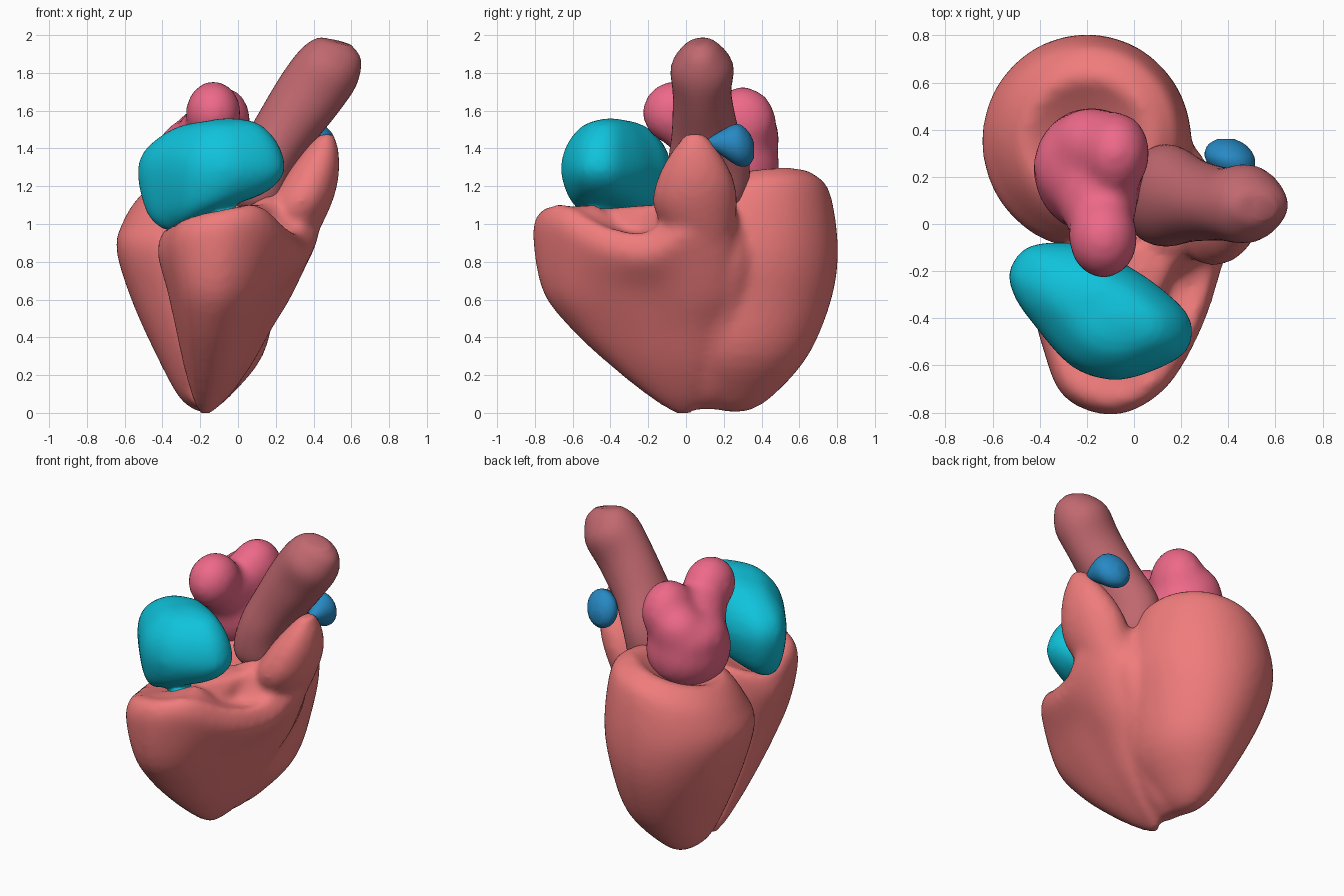
import bpy, bmesh, math
from mathutils import Vector, Matrix

if "Cube" in bpy.data.objects:
    bpy.data.objects.remove(bpy.data.objects["Cube"])


def spline(pts, n, closed):
    """Interpolating Catmull-Rom curve, n samples per span."""
    m, out = len(pts), []
    get = (lambda i: pts[i % m]) if closed else (lambda i: pts[max(0, min(m - 1, i))])
    for i in range(m if closed else m - 1):
        a, b, c, d = get(i - 1), get(i), get(i + 1), get(i + 2)
        for k in range(n):
            t = k / n
            out.append(0.5 * (2 * b + (c - a) * t + (2 * a - 5 * b + 4 * c - d) * t * t
                              + (3 * b - a - 3 * c + d) * t ** 3))
    if not closed:
        out.append(pts[-1])
    return out


def loft(bm, rings, n=4):
    """Smooth closed skin through rings of equal point count."""
    cols = [spline([r[i] for r in rings], n, False) for i in range(len(rings[0]))]
    rows = [[bm.verts.new(p) for p in spline([c[j] for c in cols], n, True)]
            for j in range(len(cols[0]))]
    for a, b in zip(rows, rows[1:]):
        for i in range(len(a)):
            k = (i + 1) % len(a)
            bm.faces.new((a[i], a[k], b[k], b[i]))
    bm.faces.new(rows[0][::-1])
    bm.faces.new(rows[-1])


def ellipse(cx, cy, z, rx, ry, tx=0, ty=0, n=12):
    """Ring around z, optionally tilted."""
    out = []
    for i in range(n):
        a = 2 * math.pi * i / n
        dx, dy = rx * math.cos(a), ry * math.sin(a)
        out.append(Vector((cx + dx, cy + dy, z + tx * dx + ty * dy)))
    return out


def tube(path, n=12):
    """Rings square to a path of (x, y, z, radius, y radius)."""
    rings = []
    for i, p in enumerate(path):
        a, b = path[max(0, i - 1)], path[min(len(path) - 1, i + 1)]
        t = (Vector(b[:3]) - Vector(a[:3])).normalized()
        u = Vector((0, 1, 0)).cross(t).normalized()
        v = t.cross(u)
        rings.append([Vector(p[:3]) + u * p[3] * math.cos(2 * math.pi * k / n)
                      + v * p[4] * math.sin(2 * math.pi * k / n) for k in range(n)])
    return rings


def blob(bm, c, r):
    bmesh.ops.create_uvsphere(bm, u_segments=24, v_segments=16, radius=1,
                              matrix=Matrix.Translation(c) @ Matrix.Diagonal((*r, 1)))


def finish(name, bm, color, voxel=0, smooth=4):
    bmesh.ops.recalc_face_normals(bm, faces=bm.faces)
    for f in bm.faces:
        f.smooth = True
    me = bpy.data.meshes.new(name)
    bm.to_mesh(me)
    bm.free()
    ob = bpy.data.objects.new(name, me)
    bpy.context.collection.objects.link(ob)
    mat = bpy.data.materials.new(name + "_colour")
    mat.diffuse_color = (*color, 1)
    mat.use_nodes = True
    mat.node_tree.nodes["Principled BSDF"].inputs["Base Color"].default_value = mat.diffuse_color
    me.materials.append(mat)
    if voxel:
        mod = ob.modifiers.new("blend", 'REMESH')
        mod.mode = 'VOXEL'
        mod.voxel_size = voxel
        mod.use_smooth_shade = True
        sm = ob.modifiers.new("soften", 'SMOOTH')
        sm.factor, sm.iterations = 0.5, smooth


# Heart muscle: left ventricle with a rolled, tilted rim
bm = bmesh.new()
lv = [(-.18, .26, .005, .03, .06), (-.18, .26, .08, .13, .19), (-.15, .30, .3, .28, .345),
      (-.18, .34, .6, .385, .43), (-.2, .35, .87, .445, .455)]
rings = [ellipse(*r) for r in lv]
rings += [ellipse(-.2, .36, z, r, r, .2, .14)
          for z, r in ((1.1, .405), (1.2, .33), (1.235, .26), (1.2, .19), (1.15, .1))]
loft(bm, rings)

# Heart muscle: right ventricle, outline (x, y, rim height) shrinking to the tip
outline = [(-.42, -.30, .98), (-.38, -.55, 1.0), (-.29, -.74, 1.04), (-.08, -.81, 1.08),
           (.13, -.70, 1.1), (.28, -.45, .99), (.37, -.18, .96), (.43, .05, 1.1),
           (.36, .24, 1.15), (.15, .25, 1.1), (.05, -.05, 1.1), (-.25, -.1, 1.05)]
tip = (-.19, .01)
rings = [[Vector((tip[0] + sx * (x - tip[0]), tip[1] + sy * (y - tip[1]), z))
          for x, y, _ in outline]
         for z, sx, sy in ((-.01, .06, .07), (.08, .22, .24), (.25, .42, .5), (.45, .6, .76),
                           (.65, .79, .94))]
rings += [[Vector((s * x, -.3 + s * (y + .3), z + dz)) for x, y, z in outline]
          for s, dz in ((1, -.14), (.95, -.03), (.85, 0), (.72, -.01), (.4, 0))]
loft(bm, rings)

# Heart muscle: filler that softens the groove between the ventricles
loft(bm, [ellipse(*r) for r in (
    (-.17, .13, .02, .04, .1), (-.15, .14, .1, .12, .14), (-.05, .16, .3, .15, .16),
    (.04, .18, .5, .15, .17), (.15, .2, .8, .16, .17), (.2, .18, 1.05, .1, .1))])

# Heart muscle: outflow spout rising from the right ventricle
loft(bm, [ellipse(*r) for r in (
    (.25, .1, .85, .12, .14), (.32, .05, 1.08, .165, .22), (.38, .05, 1.23, .15, .205),
    (.435, .05, 1.37, .1, .135), (.47, .05, 1.475, .04, .055))])
finish("heart_muscle", bm, (.87, .2, .2), .022, 9)

# Right atrium
top = [(-.525, -.19), (-.43, -.09), (-.19, -.09), (-.04, -.17), (.11, -.27), (.235, -.40),
       (.22, -.54), (.06, -.63), (-.1, -.66), (-.27, -.6), (-.43, -.42), (-.51, -.3)]
bm = bmesh.new()
loft(bm, [[Vector((-.15 + ox + s * (x + .15), -.38 + s * (y + .38), z + tz * (x + .15)))
           for x, y in top]
          for z, s, ox, tz in ((1.02, .15, -.08, .15), (1.04, .5, -.06, .17),
                               (1.12, .83, -.02, .14), (1.27, 1, 0, .03), (1.4, .92, 0, .05),
                               (1.5, .66, .01, .06), (1.54, .38, .01, .04), (1.55, .1, .01, .02))])
blob(bm, (-.05, -.48, 1.03), (.1, .1, .04))
finish("right_atrium", bm, (.005, .55, .72), .02, 4)

# Left atrium: broad body with two vein humps, blended smooth
bm = bmesh.new()
for c, r in (((-.18, .23, 1.3), (.25, .27, .25)), ((-.19, .25, 1.4), (.24, .24, .17)),
             ((-.08, .3, 1.54), (.15, .18, .19)), ((-.13, -.06, 1.59), (.15, .175, .17)),
             ((-.15, .1, 1.47), (.17, .2, .18)), ((-.18, .34, 1.46), (.17, .16, .16))):
    blob(bm, c, r)
finish("left_atrium", bm, (.85, .14, .25), .025, 22)

# Aorta
bm = bmesh.new()
loft(bm, tube([(.08, .12, 1.05, .1, .12), (.1, .12, 1.13, .17, .2), (.15, .12, 1.32, .165, .215),
               (.25, .1, 1.5, .165, .175), (.38, .085, 1.69, .18, .155),
               (.48, .085, 1.83, .175, .165), (.535, .075, 1.925, .13, .1),
               (.545, .07, 1.96, .06, .05)]))
finish("aorta", bm, (.53, .14, .16))

# Pulmonary artery stub, tapering towards the spout
bm = bmesh.new()
loft(bm, [[Vector((x + .95 * r * math.cos(k * math.pi / 6), y, z + r * math.sin(k * math.pi / 6)))
           for k in range(12)]
          for x, y, z, r in ((.45, .11, 1.43, .015), (.44, .18, 1.43, .06), (.41, .27, 1.42, .11),
                             (.395, .33, 1.4, .09), (.39, .36, 1.39, .04))])
finish("pulmonary_artery", bm, (.02, .25, .55))
